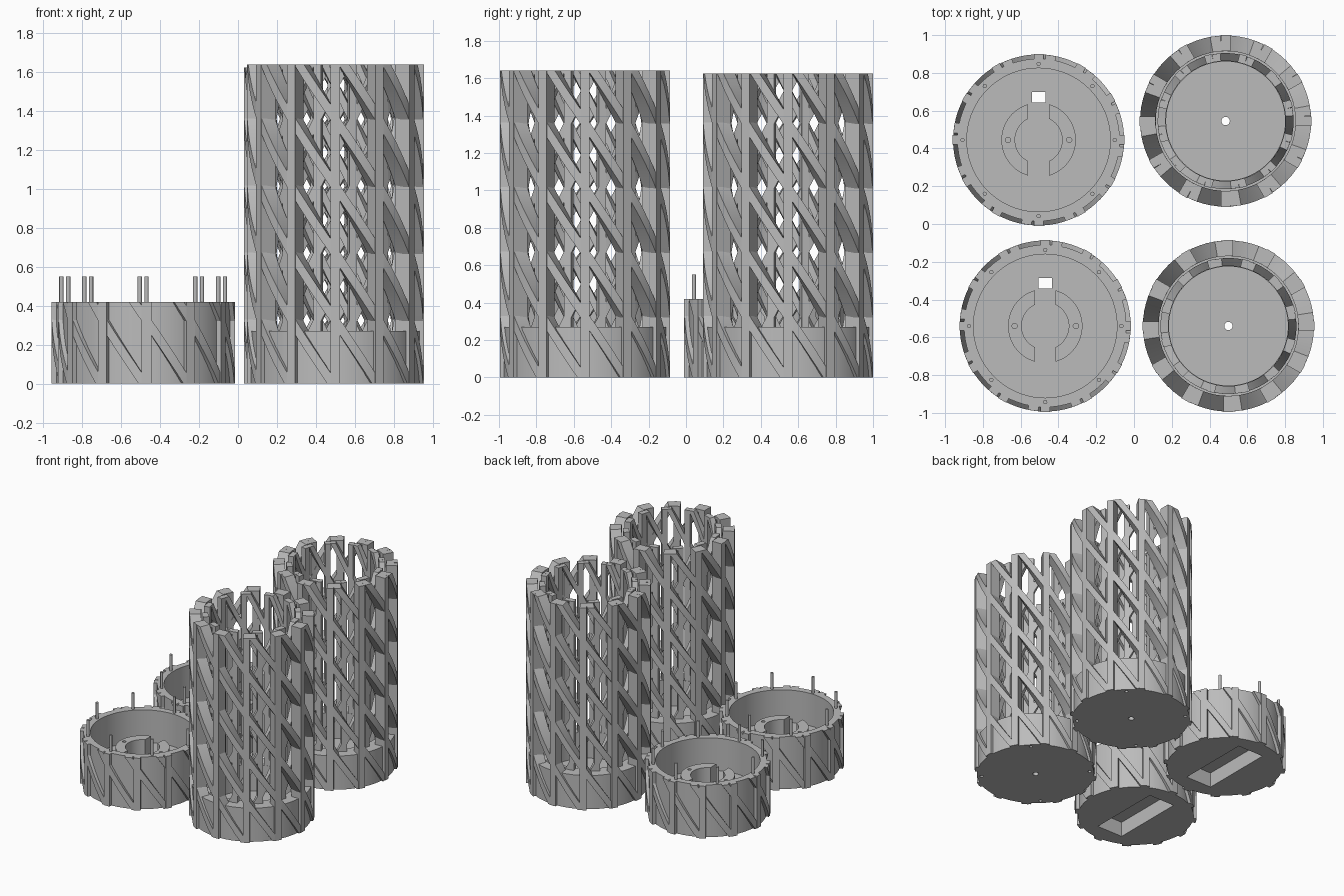
import bpy, bmesh
from math import sin, cos, pi, radians
from mathutils import Matrix, Vector

cube = bpy.data.objects.get("Cube")
if cube:
    bpy.data.objects.remove(cube)

grey = bpy.data.materials.new("plain_grey")
grey.use_nodes = True
grey.diffuse_color = (0.5, 0.5, 0.5, 1)
grey.node_tree.nodes["Principled BSDF"].inputs["Base Color"].default_value = (0.5, 0.5, 0.5, 1)

SECTORS = 12      # upright bars and spiral strips per ring
PITCH = 0.345     # drop of a strip over one sector
STRIP = 0.08      # vertical thickness of a strip
OUTER = 0.455


def finish(bm, name, place):
    bmesh.ops.remove_doubles(bm, verts=bm.verts, dist=0.0001)
    bmesh.ops.recalc_face_normals(bm, faces=bm.faces)
    mesh = bpy.data.meshes.new(name)
    bm.to_mesh(mesh)
    bm.free()
    mesh.materials.append(grey)
    obj = bpy.data.objects.new(name, mesh)
    obj.location = (*place, 0)
    bpy.context.collection.objects.link(obj)
    return obj


def activate(obj):
    bpy.ops.object.select_all(action='DESELECT')
    obj.select_set(True)
    bpy.context.view_layer.objects.active = obj


def smooth(obj):
    activate(obj)
    bpy.ops.object.shade_smooth_by_angle(angle=radians(30))


def add_box(bm, lo, hi, turn=0):
    lo, hi = Vector(lo), Vector(hi)
    m = Matrix.Rotation(turn, 4, 'Z') @ Matrix.Translation((lo + hi) / 2) @ Matrix.Diagonal((*(hi - lo), 1))
    bmesh.ops.create_cube(bm, size=1, matrix=m)


def add_rod(bm, x, y, z0, z1, r):
    bmesh.ops.create_cone(bm, cap_ends=True, segments=16, radius1=r, radius2=r, depth=z1 - z0,
                          matrix=Matrix.Translation((x, y, (z0 + z1) / 2)))


def lathe(name, profile, place, closed):
    bm = bmesh.new()
    vs = [bm.verts.new((r, 0, z)) for r, z in profile]
    edges = [bm.edges.new(pair) for pair in zip(vs, vs[1:])]
    if closed:
        edges.append(bm.edges.new((vs[-1], vs[0])))
    bmesh.ops.spin(bm, geom=vs + edges, cent=(0, 0, 0), axis=(0, 0, 1), angle=2 * pi, steps=72)
    return finish(bm, name, place)


def cut(obj, bm, place):
    cutter = finish(bm, "cutter", place)
    cutter.hide_render = True
    mod = obj.modifiers.new("cut", 'BOOLEAN')
    mod.operation = 'DIFFERENCE'
    mod.solver = 'EXACT'
    mod.object = cutter
    activate(obj)
    bpy.ops.object.modifier_apply(modifier=mod.name)
    bpy.data.objects.remove(cutter)


def upright_bars(name, place, r0, r1, width, height, offset=0):
    bm = bmesh.new()
    for i in range(SECTORS):
        turn = 2 * pi * (i + offset) / SECTORS
        add_box(bm, (r0, -width / 2, 0), (r1, width / 2, height), turn)
    finish(bm, name, place)


def spiral_strips(name, place, r0, r1, height, direction, offset=0):
    """Rectangular strips winding round the cylinder, trimmed flat at both ends."""
    bm = bmesh.new()
    half = STRIP / 2
    n = max(4, int(height / 0.06))
    levels = [-half] + [half + (height - STRIP) * k / n for k in range(n + 1)] + [height + half]
    for i in range(SECTORS):
        previous = None
        for zc in levels:
            a = 2 * pi / SECTORS * (i + offset - direction * (zc + 0.02) / PITCH)
            low, high = max(0, zc - half), min(height, zc + half)
            ring = [bm.verts.new((r * cos(a), r * sin(a), z))
                    for r, z in ((r0, low), (r1, low), (r1, high), (r0, high))]
            if previous:
                for k in range(4):
                    j = (k + 1) % 4
                    bm.faces.new((previous[k], previous[j], ring[j], ring[k]))
            previous = ring
    bmesh.ops.remove_doubles(bm, verts=bm.verts, dist=0.0001)
    smooth(finish(bm, name, place))


def eight_rods(place, z0, z1, r):
    bm = bmesh.new()
    for i in range(8):
        add_rod(bm, 0.403 * cos(i * pi / 4), 0.403 * sin(i * pi / 4), z0, z1, r)
    return bm


def tower(tag, place, height):
    # hollow cup at the foot, with a drain hole and peg sockets underneath
    cup = lathe(tag + "_tower_cup", [(0.022, 0), (0.435, 0), (0.435, 0.27), (0.315, 0.27),
                                     (0.315, 0.06), (0.022, 0.06)], place, True)
    cut(cup, eight_rods(place, -0.05, 0.14, 0.013), place)
    smooth(cup)
    # outer lattice
    upright_bars(tag + "_outer_bars", place, 0.37, OUTER, 0.05, height)
    spiral_strips(tag + "_outer_strips", place, 0.37, OUTER - 0.002, height, 1)
    # inner lattice winding the other way
    upright_bars(tag + "_inner_bars", place, 0.317, 0.362, 0.04, height, 0.5)
    spiral_strips(tag + "_inner_strips", place, 0.318, 0.36, height, -1, 0.5)


def base(tag, place):
    height, floor = 0.42, 0.16
    # bowl with a pocket underneath and a cable hole
    bowl = lathe(tag + "_base_bowl", [(0, 0), (0.43, 0), (0.43, height), (0.38, height),
                                      (0.38, floor), (0, floor)], place, False)
    bm = bmesh.new()
    add_box(bm, (-0.115, -0.3, -0.1), (0.115, 0.3, 0.12))
    cut(bowl, bm, place)
    bm = bmesh.new()
    add_box(bm, (-0.036, 0.198, 0.05), (0.036, 0.253, 0.3))
    cut(bowl, bm, place)
    smooth(bowl)
    # raised bars and strips on the wall
    upright_bars(tag + "_base_bars", place, 0.42, OUTER, 0.05, height)
    spiral_strips(tag + "_base_strips", place, 0.42, OUTER - 0.002, height, 1)
    # split ring holder with two screw holes
    holder = lathe(tag + "_split_ring", [(0.125, floor - 0.01), (0.197, floor - 0.01),
                                         (0.197, 0.3), (0.125, 0.3)], place, True)
    bm = bmesh.new()
    add_box(bm, (-0.055, -0.3, 0), (0.055, 0.3, 0.5))
    for side in (-1, 1):
        add_rod(bm, side * 0.162, 0, 0.2, 0.4, 0.014)
    cut(holder, bm, place)
    smooth(holder)
    # pegs on the rim
    smooth(finish(eight_rods(place, 0.38, 0.55, 0.011), tag + "_pegs", place))


tower("front", (0.5, -0.54), 1.64)
tower("rear", (0.485, 0.545), 1.625)
base("front", (-0.47, -0.54))
base("rear", (-0.505, 0.445))
